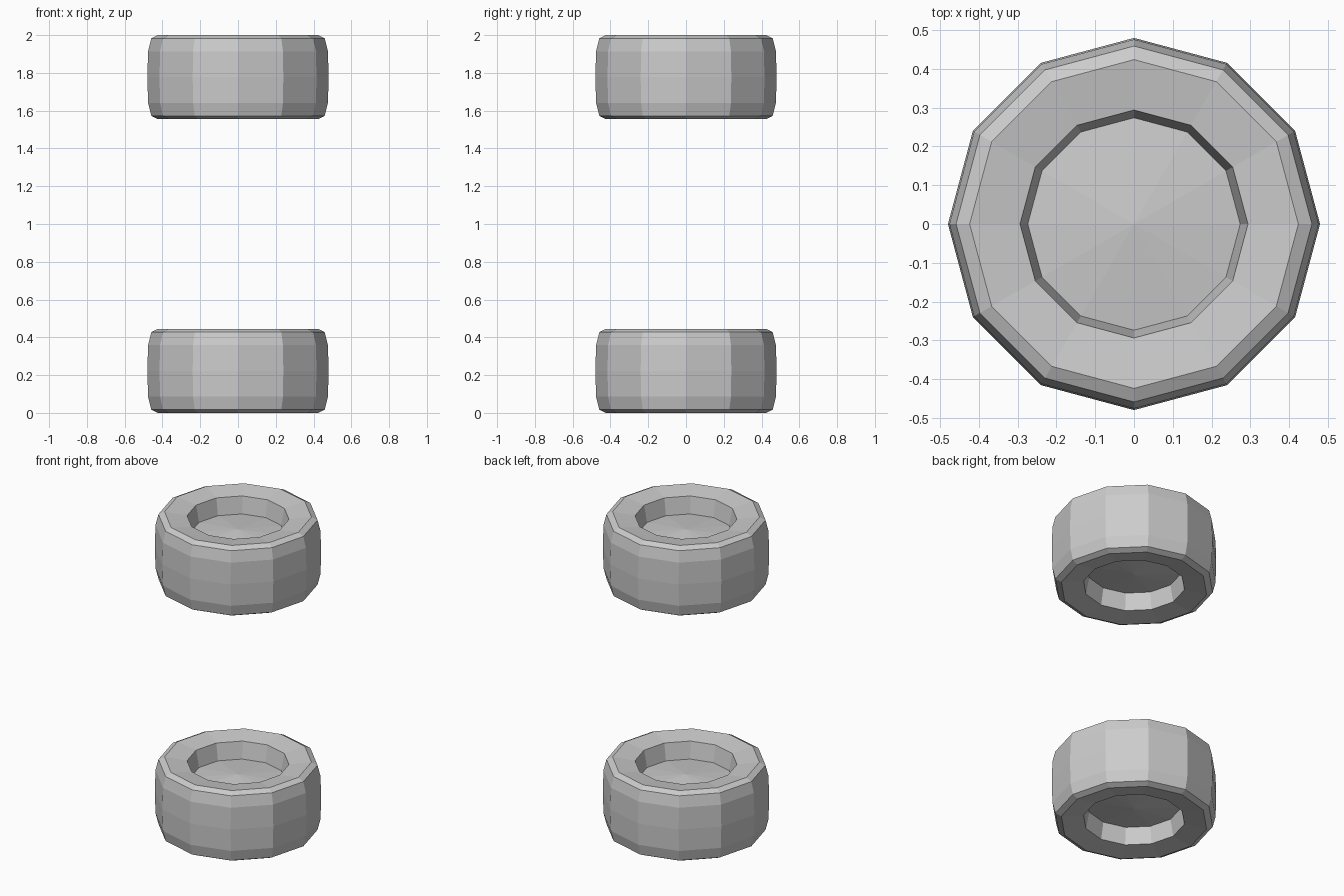
import bpy, bmesh
from math import cos, sin, pi

if "Cube" in bpy.data.objects:
    bpy.data.objects.remove(bpy.data.objects["Cube"])

SIDES = 12
MID = 0.2225  # half thickness of a wheel

# Half profile (radius, height above the wheel's mid plane), tread to hub centre
HALF = [(0.476, 0.137), (0.459, 0.205), (0.424, MID),
        (0.294, 0.203), (0.274, 0.098), (0.0, 0.128)]
PROFILE = [(r, -h) for r, h in reversed(HALF)] + [(0.48, 0.0)] + HALF


def wheel(name, z):
    bm = bmesh.new()
    # Rings of the lathed profile; hub centres are single points
    rings = []
    for r, h in PROFILE:
        n = SIDES if r > 0 else 1
        rings.append([bm.verts.new((r * cos(2 * pi * i / SIDES),
                                    r * sin(2 * pi * i / SIDES), h))
                      for i in range(n)])
    for a, b in zip(rings, rings[1:]):
        for i in range(SIDES):
            j = (i + 1) % SIDES
            corners = [a[i % len(a)], a[j % len(a)], b[j % len(b)], b[i % len(b)]]
            bm.faces.new(list(dict.fromkeys(corners)))
    bmesh.ops.recalc_face_normals(bm, faces=bm.faces)
    mesh = bpy.data.meshes.new(name)
    bm.to_mesh(mesh)
    bm.free()
    ob = bpy.data.objects.new(name, mesh)
    ob.location.z = z
    bpy.context.collection.objects.link(ob)


# Matching pair of wheels on a common vertical axis
wheel("lower_wheel", MID)
wheel("upper_wheel", 2 - MID)
